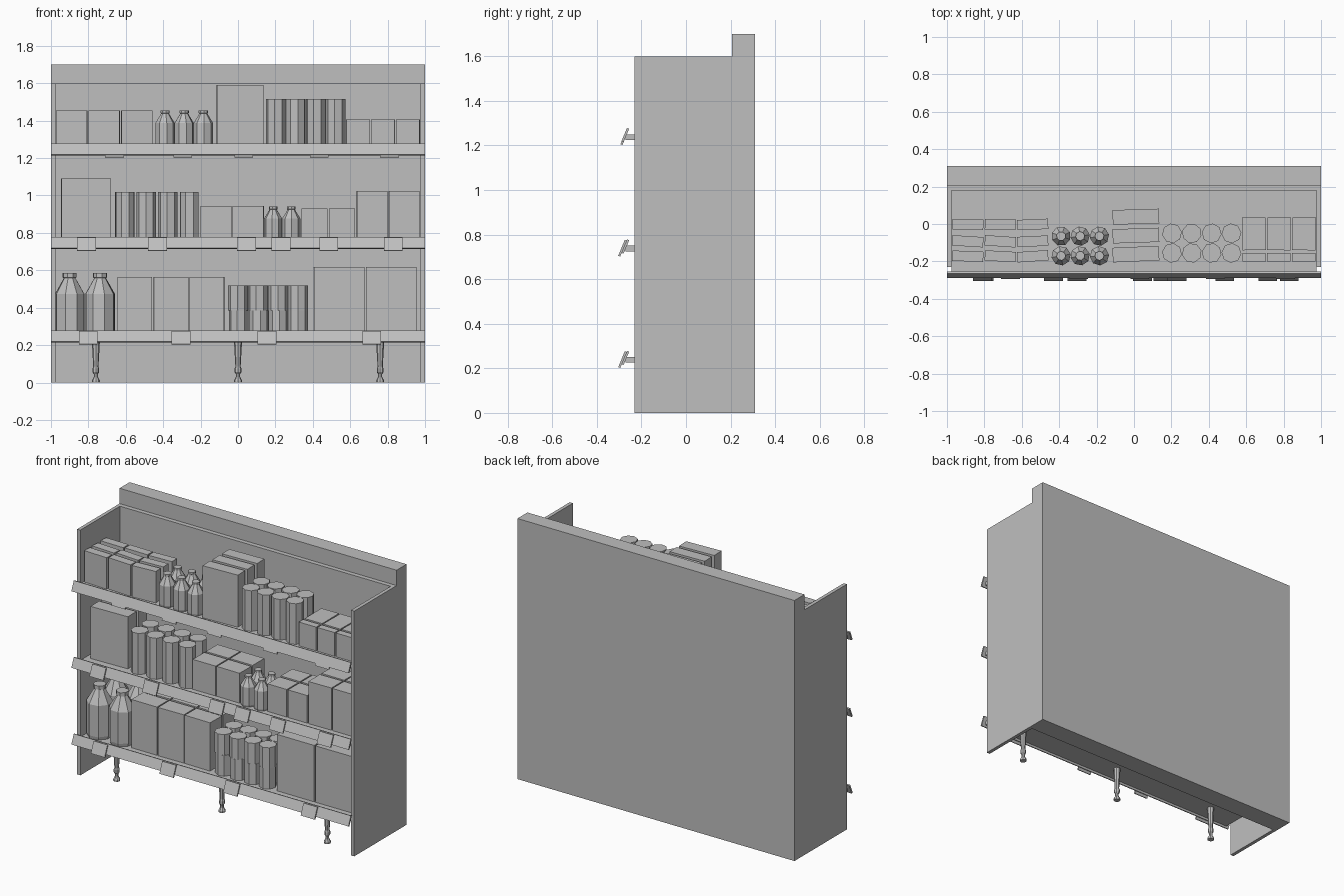
import bpy, bmesh, math, random
from mathutils import Matrix, Vector

random.seed(4)
default = bpy.data.objects.get("Cube")
if default:
    bpy.data.objects.remove(default, do_unlink=True)

# Single plain material
grey = bpy.data.materials.new("plain_grey")
grey.use_nodes = True
grey.diffuse_color = (0.52, 0.52, 0.52, 1)
grey.node_tree.nodes["Principled BSDF"].inputs["Base Color"].default_value = grey.diffuse_color


def finish(name, bm):
    bmesh.ops.recalc_face_normals(bm, faces=bm.faces)
    mesh = bpy.data.meshes.new(name)
    bm.to_mesh(mesh)
    bm.free()
    mesh.materials.append(grey)
    obj = bpy.data.objects.new(name, mesh)
    bpy.context.collection.objects.link(obj)
    return obj


def add_box(bm, x0, x1, y0, y1, z0, z1, turn=0):
    centre = Vector((x0 + x1, y0 + y1, z0 + z1)) / 2
    matrix = (Matrix.Translation(centre) @ Matrix.Rotation(turn, 4, "Z")
              @ Matrix.Diagonal((x1 - x0, y1 - y0, z1 - z0, 1)))
    bmesh.ops.create_cube(bm, size=1, matrix=matrix)


def panel(name, *limits):
    bm = bmesh.new()
    add_box(bm, *limits)
    return finish(name, bm)


def add_prism(bm, x0, x1, section):
    """Extrude a (y, z) outline along x."""
    a, b = ([bm.verts.new((x, y, z)) for y, z in section] for x in (x0, x1))
    bm.faces.new(a)
    bm.faces.new(b[::-1])
    for i in range(len(a)):
        j = (i + 1) % len(a)
        bm.faces.new((a[i], a[j], b[j], b[i]))


def add_turned(bm, x, y, profile, sides=8, turn=0):
    """Turn a (radius, z) profile into a faceted solid."""
    rings = []
    for r, z in profile:
        angles = [turn + math.tau * i / sides for i in range(sides)]
        rings.append([bm.verts.new((x + r * math.cos(a), y + r * math.sin(a), z)) for a in angles])
    bm.faces.new(rings[0])
    bm.faces.new(rings[-1])
    for low, high in zip(rings, rings[1:]):
        for i in range(sides):
            j = (i + 1) % sides
            bm.faces.new((low[i], low[j], high[j], high[i]))


def box_group(name, x0, x1, columns, base, top, rows, wobble=0.0):
    bm = bmesh.new()
    step = (x1 - x0) / columns
    for i in range(columns):
        for y0, y1 in rows:
            left = x0 + i * step
            add_box(bm, left + 0.004, left + step - 0.004, y0, y1, base, top,
                    random.uniform(-wobble, wobble))
    finish(name, bm)


def can_group(name, x0, step, columns, base, top, rows, radius=0.053):
    bm = bmesh.new()
    for i in range(columns):
        for y in rows:
            add_turned(bm, x0 + i * step, y, [(radius, base), (radius, top)],
                       turn=random.uniform(0, 0.8))
    finish(name, bm)


def bottle_group(name, xs, base, top, rows, radius):
    h = top - base
    profile = [(radius * 0.94, base), (radius, base + h * 0.06), (radius, base + h * 0.67),
               (radius * 0.4, base + h * 0.92), (radius * 0.48, base + h * 0.93),
               (radius * 0.48, top)]
    bm = bmesh.new()
    for x in xs:
        for y in rows:
            add_turned(bm, x, y, profile, turn=random.uniform(0, 0.8))
    finish(name, bm)


# Cabinet carcass
panel("back_wall", -1, 1, 0.207, 0.31, 0, 1.7)
panel("inner_back_panel", -0.977, 0.977, 0.178, 0.207, 0, 1.6)
for side, sx in (("right", -1), ("left", 1)):
    panel(side + "_side_panel", min(sx, sx * 0.977), max(sx, sx * 0.977), -0.23, 0.207, 0, 1.6)

# Shelves with a sloping price rail and label holders
labels = {
    "lower": (0.25, 0, (-0.8, -0.305, 0.155, 0.715)),
    "middle": (0.75, 0, (-0.81, -0.43, 0.045, 0.23, 0.485, 0.83)),
    "upper": (1.25, 0.01, (-0.66, -0.295, 0.03, 0.435, 0.81)),
}
for level, (z, inset, xs) in labels.items():
    panel(level + "_shelf", -0.977, 0.977, -0.272, 0.178, z - 0.025, z)
    bm = bmesh.new()
    add_prism(bm, -1, 1, [(-0.29, z - 0.032), (-0.265, z + 0.028),
                          (-0.255, z + 0.025), (-0.28, z - 0.035)])
    finish(level + "_price_rail", bm)
    bm = bmesh.new()
    for x in xs:
        y = -0.304 + inset
        add_prism(bm, x - 0.05, x + 0.05, [(y, z - 0.045), (y + 0.029, z + 0.026),
                                           (y + 0.038, z + 0.023), (y + 0.009, z - 0.048)])
    finish(level + "_label_holders", bm)

# Adjustable front legs
bm = bmesh.new()
for x in (-0.76, 0, 0.76):
    add_turned(bm, x, -0.165, [(0.021, 0), (0.021, 0.012), (0.011, 0.03), (0.011, 0.045),
                               (0.018, 0.055), (0.018, 0.075), (0.014, 0.085), (0.022, 0.225)])
finish("legs", bm)

# Upper shelf goods
thin_rows = ((-0.2, -0.145), (-0.12, -0.065), (-0.03, 0.025))
box_group("upper_small_boxes", -0.975, -0.455, 3, 1.25, 1.455, thin_rows, 0.08)
bottle_group("upper_bottles", (-0.39, -0.288, -0.185), 1.25, 1.455, (-0.17, -0.065), 0.052)
box_group("upper_tall_boxes", -0.118, 0.138, 1, 1.25, 1.59,
          ((-0.2, -0.122), (-0.1, -0.024), (0, 0.078)), 0.05)
can_group("upper_cans", 0.203, 0.106, 4, 1.25, 1.515, (-0.155, -0.05))
box_group("upper_low_boxes", 0.575, 0.975, 3, 1.25, 1.405,
          ((-0.2, -0.155), (-0.14, 0.035)), 0.02)

# Middle shelf goods
deep_rows = ((-0.18, -0.06), (-0.045, 0.075))
box_group("middle_tall_box", -0.948, -0.675, 1, 0.75, 1.09, ((-0.17, -0.08), (-0.06, 0.03)), 0.03)
can_group("middle_cans", -0.605, 0.115, 4, 0.75, 1.018, (-0.15, -0.04))
box_group("middle_left_boxes", -0.205, 0.142, 2, 0.75, 0.945, deep_rows, 0.02)
bottle_group("middle_bottles", (0.188, 0.285), 0.75, 0.94, (-0.16, -0.06), 0.048)
box_group("middle_low_boxes", 0.335, 0.63, 2, 0.75, 0.93, deep_rows, 0.02)
box_group("middle_right_boxes", 0.63, 0.975, 2, 0.75, 1.025, deep_rows, 0.02)

# Lower shelf goods
bottle_group("lower_bottles", (-0.9, -0.737), 0.25, 0.585, (-0.14, 0.03), 0.08)
box_group("lower_left_boxes", -0.648, -0.07, 3, 0.25, 0.565, deep_rows, 0.02)
can_group("lower_stacked_cans_bottom", 0.005, 0.105, 4, 0.25, 0.385, (-0.15, -0.045))
can_group("lower_stacked_cans_top", 0, 0.107, 4, 0.385, 0.52, (-0.15, -0.045))
box_group("lower_right_boxes", 0.402, 0.958, 2, 0.25, 0.618, deep_rows, 0.02)
